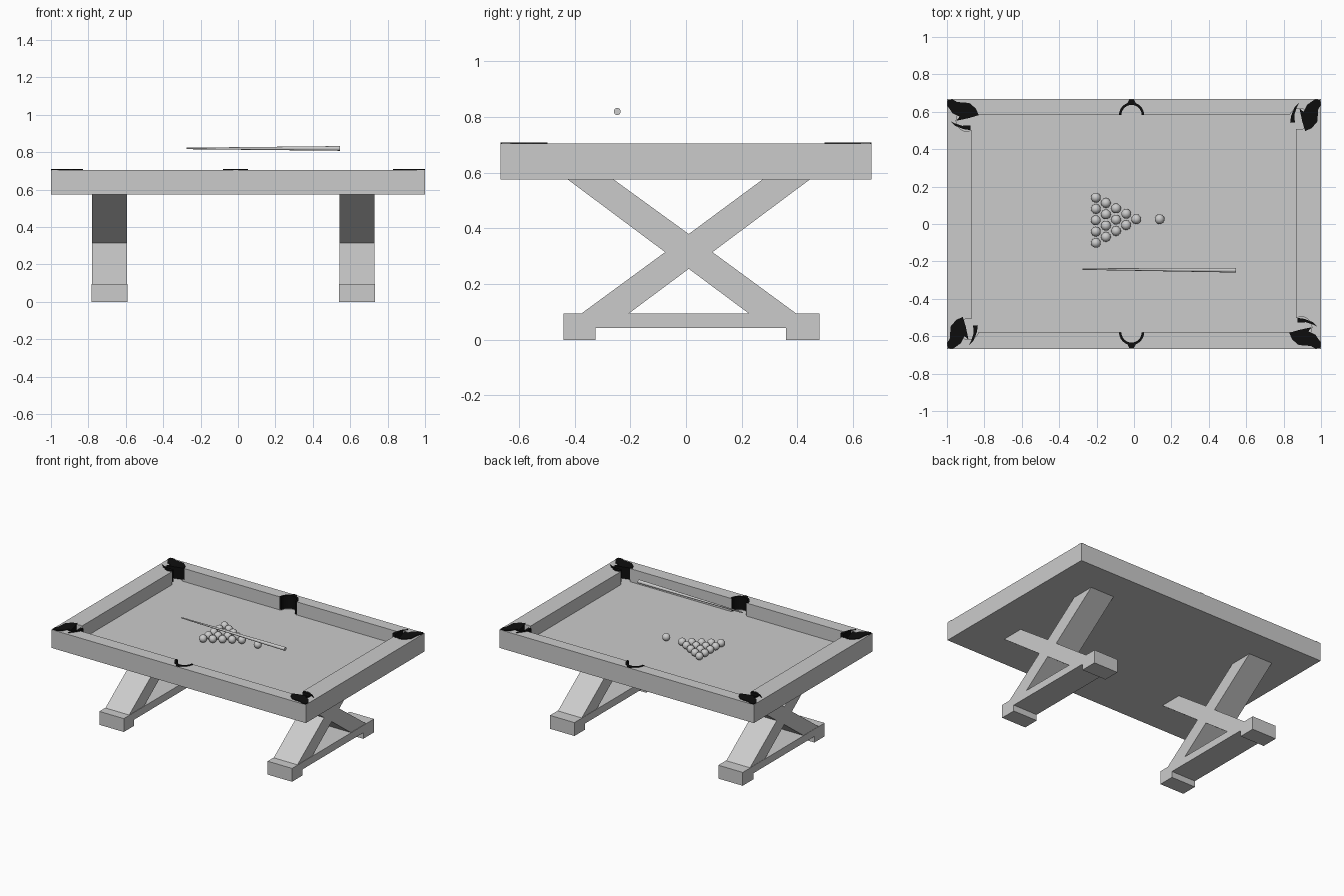
import bpy, bmesh, math
from mathutils import Vector

cube = bpy.data.objects.get("Cube")
if cube:
    bpy.data.objects.remove(cube, do_unlink=True)


def material(name, value):
    m = bpy.data.materials.new(name)
    m.use_nodes = True
    color = (value, value, value, 1)
    m.diffuse_color = color
    bsdf = next(n for n in m.node_tree.nodes if n.type == 'BSDF_PRINCIPLED')
    bsdf.inputs["Base Color"].default_value = color
    return m


GREY = material("light grey", 0.6)
BLACK = material("black", 0.004)


def finish(bm, name, mat):
    bmesh.ops.recalc_face_normals(bm, faces=bm.faces)
    mesh = bpy.data.meshes.new(name)
    bm.to_mesh(mesh)
    bm.free()
    mesh.materials.append(mat)
    obj = bpy.data.objects.new(name, mesh)
    bpy.context.collection.objects.link(obj)
    return obj


def prism(name, points, lo, hi, axis, mat):
    """Extrude a 2D outline from lo to hi, along x (outline in y, z) or z (outline in x, y)."""
    bm = bmesh.new()
    place = (lambda p: (lo, *p)) if axis == 'X' else (lambda p: (*p, lo))
    face = bm.faces.new([bm.verts.new(place(p)) for p in points])
    ext = bmesh.ops.extrude_face_region(bm, geom=[face])
    move = Vector((hi - lo, 0, 0)) if axis == 'X' else Vector((0, 0, hi - lo))
    bmesh.ops.translate(bm, vec=move, verts=[g for g in ext["geom"] if isinstance(g, bmesh.types.BMVert)])
    return finish(bm, name, mat)


def rect(x0, x1, y0, y1):
    return [(x0, y0), (x1, y0), (x1, y1), (x0, y1)]


def arc(cx, cy, r, start, end, steps):
    angles = [math.radians(start + (end - start) * i / steps) for i in range(steps + 1)]
    return [(cx + r * math.cos(a), cy + r * math.sin(a)) for a in angles]


def cut(target, cutter):
    cutter.hide_render = True
    mod = target.modifiers.new("cut", 'BOOLEAN')
    mod.operation, mod.solver, mod.object = 'DIFFERENCE', 'EXACT', cutter
    bpy.context.view_layer.objects.active = target
    bpy.ops.object.modifier_apply(modifier=mod.name)
    bpy.data.objects.remove(cutter, do_unlink=True)


W, D = 1.0, 0.667            # half width and half depth of the table
BED, TOP, RIM = 0.612, 0.705, 0.709
MID_X = -0.013

# Corner positions, from a corner-relative offset, turning clockwise
CORNERS = {
    "back_right": lambda a, b: (-W + a, D - b),
    "back_left": lambda a, b: (W - b, D - a),
    "front_left": lambda a, b: (W - a, -D + b),
    "front_right": lambda a, b: (-W + b, -D + a),
}

# Table body with the sunken bed and pocket openings
body = prism("table_body", rect(-W, W, -D, D), 0.575, TOP, 'Z', GREY)
cut(body, prism("bed_cutter", rect(-0.87, 0.866, -0.577, 0.585), BED, 0.8, 'Z', GREY))
for corner in CORNERS.values():
    cx, cy = corner(0.105, 0.115)
    cut(body, prism("corner_cutter", arc(cx, cy, 0.056, 0, 345, 23), BED, 0.8, 'Z', GREY))
for y in (0.583, -0.58):
    cut(body, prism("middle_cutter", arc(MID_X, y, 0.058, 0, 345, 23), BED, 0.8, 'Z', GREY))

# Corner pocket leather: a broad flap and a thin hooked lip
FLAP = [(0.003, 0.006), (0.03, 0.001), (0.055, 0.015), (0.12, 0.02), (0.155, 0.05),
        (0.17, 0.085), (0.12, 0.1), (0.05, 0.115), (0.068, 0.093), (0.03, 0.075), (0.002, 0.035)]
LIP = [(0.02, 0.118), (0.045, 0.13), (0.08, 0.142), (0.125, 0.14), (0.125, 0.165), (0.09, 0.16), (0.045, 0.143)]
for side, corner in CORNERS.items():
    prism(side + "_pocket_flap", [corner(*p) for p in FLAP], BED + 0.015, RIM, 'Z', BLACK)
    prism(side + "_pocket_lip", [corner(*p) for p in LIP], BED + 0.015, RIM, 'Z', BLACK)

# Middle pocket liners: half rings with a small outer peak
for side, y, s in (("back", 0.583, 1), ("front", -0.58, -1)):
    outer = arc(0, 0, 0.067, 0, 70, 7) + [(0.012, 0.083), (-0.012, 0.083)] + arc(0, 0, 0.067, 110, 180, 7)
    ring = outer + arc(0, 0, 0.054, 180, 0, 14)
    prism(side + "_middle_pocket", [(MID_X + px, y + s * py) for px, py in ring], BED + 0.005, RIM, 'Z', BLACK)

# Trestle legs: crossed braces on a footed beam
CROSS = [(-0.375, 0.095), (-0.205, 0.095), (0.01, 0.255), (0.225, 0.095), (0.395, 0.095), (0.095, 0.315),
         (0.445, 0.576), (0.275, 0.576), (0.01, 0.38), (-0.26, 0.576), (-0.425, 0.576), (-0.075, 0.315)]
BEAM = [(-0.44, 0), (-0.325, 0), (-0.325, 0.043), (0.36, 0.043), (0.36, 0), (0.48, 0), (0.48, 0.095), (-0.44, 0.095)]
for side, x in (("right", -0.78), ("left", 0.543)):
    prism(side + "_cross_brace", CROSS, x, x + 0.187, 'X', GREY)
    prism(side + "_foot_beam", BEAM, x - 0.002, x + 0.19, 'X', GREY)


def smooth(obj):
    for o in bpy.context.selected_objects:
        o.select_set(False)
    obj.select_set(True)
    bpy.context.view_layer.objects.active = obj
    bpy.ops.object.shade_smooth_by_angle()


# Balls: a racked triangle and the cue ball
def ball(name, x, y):
    bm = bmesh.new()
    bmesh.ops.create_uvsphere(bm, u_segments=24, v_segments=14, radius=0.026)
    obj = finish(bm, name, GREY)
    obj.location = (x, y, BED + 0.026)
    smooth(obj)


ball("cue_ball", 0.137, 0.026)
for row in range(5):
    for i in range(row + 1):
        ball(f"ball_{row}_{i}", 0.012 - 0.054 * row, 0.026 - 0.0015 * row + 0.0605 * (i - row / 2))

# Cue stick, tapering to the tip
tip, butt = Vector((-0.275, -0.241, 0.82)), Vector((0.545, -0.247, 0.82))
bm = bmesh.new()
bmesh.ops.create_cone(bm, cap_ends=True, segments=20, radius1=0.004, radius2=0.0125, depth=(butt - tip).length)
cue = finish(bm, "cue_stick", GREY)
cue.location = (tip + butt) / 2
cue.rotation_mode = 'QUATERNION'
cue.rotation_quaternion = (butt - tip).to_track_quat('Z', 'Y')
smooth(cue)
